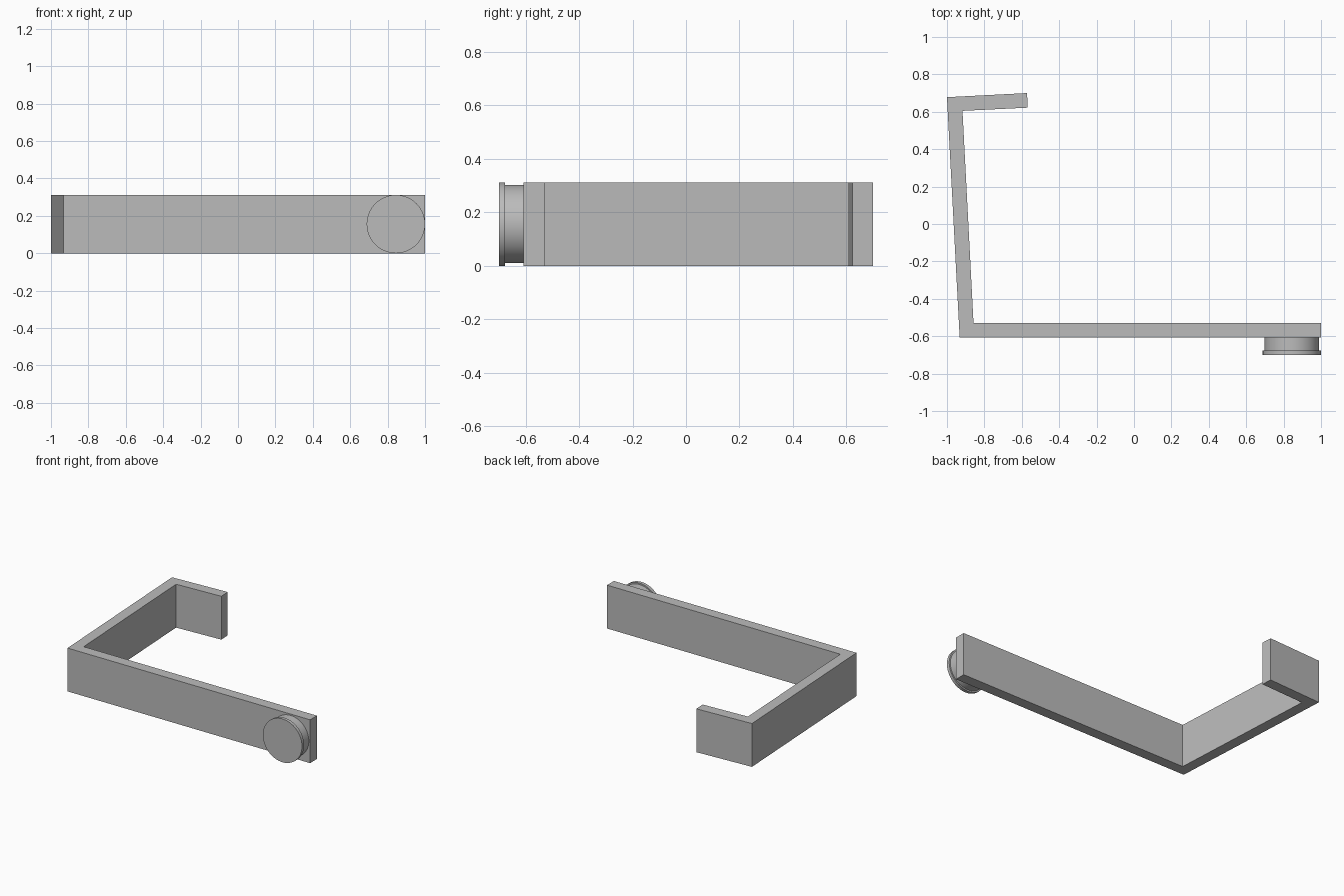
import bpy, bmesh, math
from mathutils import Matrix

if "Cube" in bpy.data.objects:
    bpy.data.objects.remove(bpy.data.objects["Cube"])

H = 0.312  # strip height

grey = bpy.data.materials.new("grey")
grey.diffuse_color = (0.5, 0.5, 0.5, 1)
grey.use_nodes = True
grey.node_tree.nodes["Principled BSDF"].inputs["Base Color"].default_value = grey.diffuse_color


def finish(name, bm):
    bmesh.ops.recalc_face_normals(bm, faces=bm.faces)
    mesh = bpy.data.meshes.new(name)
    bm.to_mesh(mesh)
    bm.free()
    mesh.materials.append(grey)
    obj = bpy.data.objects.new(name, mesh)
    bpy.context.collection.objects.link(obj)
    return obj


# Bent strip: plan outline extruded upward
outline = [(1, -0.608), (1, -0.53), (-0.858, -0.53), (-0.917, 0.605),
           (-0.568, 0.622), (-0.572, 0.7), (-1, 0.678), (-0.932, -0.608)]
bm = bmesh.new()
base = bm.faces.new([bm.verts.new((x, y, 0)) for x, y in outline])
top = bmesh.ops.extrude_face_region(bm, geom=[base])["geom"]
bmesh.ops.translate(bm, vec=(0, 0, H),
                    verts=[v for v in top if isinstance(v, bmesh.types.BMVert)])
finish("bent_strip", bm)


# Round knob on the front of the strip: neck and wider cap
def disc(name, radius, y0, y1):
    bm = bmesh.new()
    place = Matrix.Translation((0.844, (y0 + y1) / 2, H / 2)) @ Matrix.Rotation(math.pi / 2, 4, "X")
    bmesh.ops.create_cone(bm, cap_ends=True, segments=64, radius1=radius,
                          radius2=radius, depth=y1 - y0, matrix=place)
    obj = finish(name, bm)
    bpy.ops.object.select_all(action="DESELECT")
    obj.select_set(True)
    bpy.context.view_layer.objects.active = obj
    bpy.ops.object.shade_smooth_by_angle(angle=math.radians(30))


disc("knob_neck", 0.146, -0.677, -0.608)
disc("knob_cap", H / 2, -0.7, -0.677)
